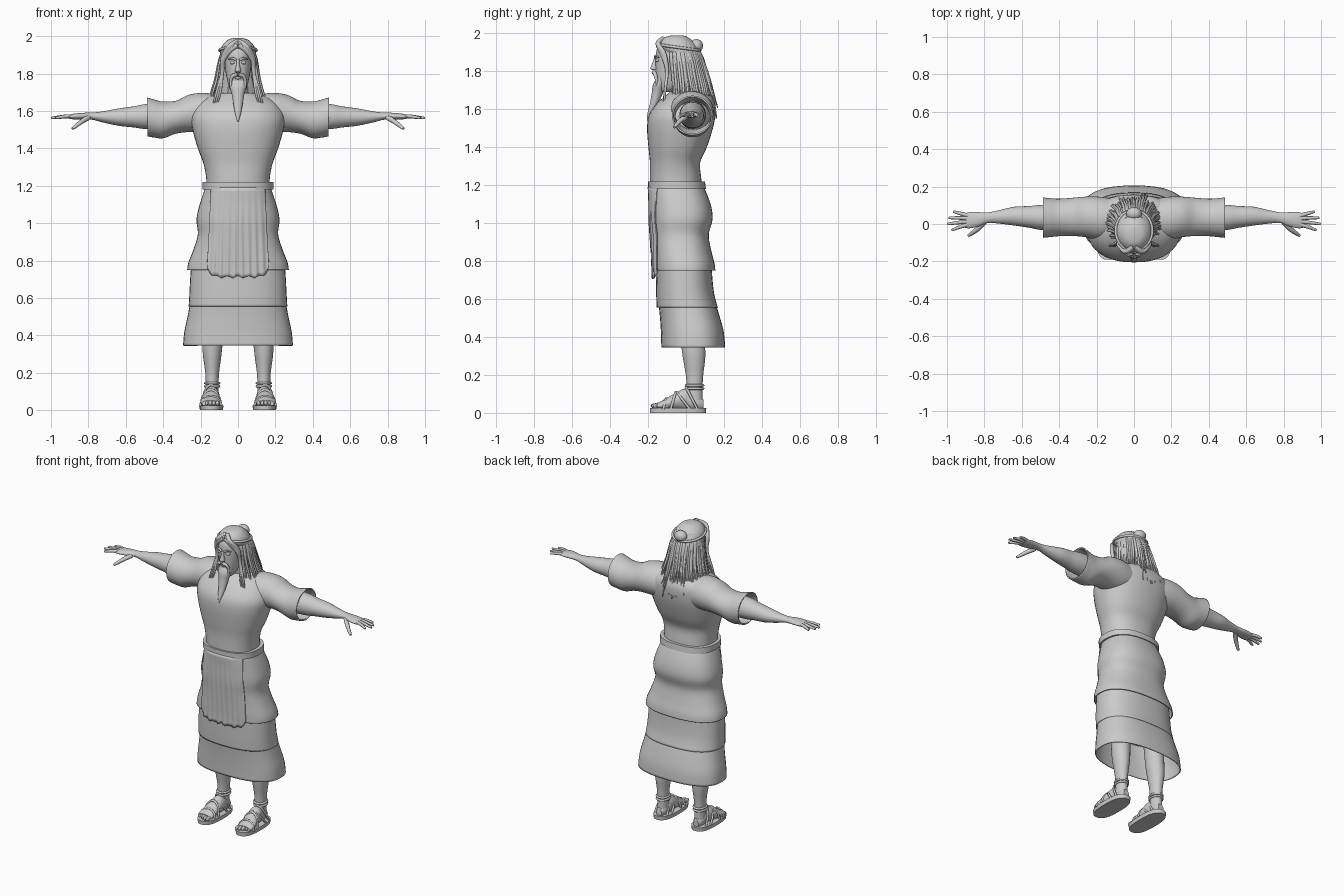
import bpy, bmesh, math, random
from mathutils import Vector

random.seed(4)
cube = bpy.data.objects.get("Cube")
if cube:
    bpy.data.objects.remove(cube, do_unlink=True)

grey = bpy.data.materials.new("plain_grey")
grey.use_nodes = True
COLOUR = (0.6, 0.6, 0.6, 1)
grey.diffuse_color = COLOUR
grey.node_tree.nodes["Principled BSDF"].inputs["Base Color"].default_value = COLOUR


def finish(obj, mirror=False, thick=0):
    """Material, smooth shading and optional thickness and mirror."""
    obj.data.materials.append(grey)
    bpy.ops.object.select_all(action='DESELECT')
    obj.select_set(True)
    bpy.context.view_layer.objects.active = obj
    bpy.ops.object.shade_smooth_by_angle(angle=math.radians(50))
    if thick:
        mod = obj.modifiers.new("cloth", 'SOLIDIFY')
        mod.thickness = thick
        mod.offset = -1
    if mirror:
        mod = obj.modifiers.new("mirror", 'MIRROR')
        mod.use_mirror_merge = False
    return obj


def mesh_object(name, bm, **kw):
    bmesh.ops.recalc_face_normals(bm, faces=bm.faces)
    mesh = bpy.data.meshes.new(name)
    bm.to_mesh(mesh)
    bm.free()
    obj = bpy.data.objects.new(name, mesh)
    bpy.context.collection.objects.link(obj)
    return finish(obj, **kw)


def smooth_rows(rows, steps):
    """Catmull-Rom interpolation of rows of numbers."""
    out = []
    for i in range(len(rows) - 1):
        a, b, c, d = (rows[max(0, min(len(rows) - 1, i + k))] for k in (-1, 0, 1, 2))
        for s in range(steps):
            t = s / steps
            out.append([q + t / 2 * (r - p + t * (2 * p - 5 * q + 4 * r - u + t * (3 * (q - r) + u - p)))
                        for p, q, r, u in zip(a, b, c, d)])
    return out + [list(rows[-1])]


def loft(name, rows, axis='z', power=2, caps=True, sides=40, steps=4, **kw):
    """Rows: position, two centre coordinates, two radii."""
    bm = bmesh.new()
    rings = []
    for pos, c1, c2, r1, r2 in smooth_rows(rows, steps):
        ring = []
        for k in range(sides):
            t = math.tau * k / sides
            u, v = math.cos(t), math.sin(t)
            u = c1 + r1 * math.copysign(abs(u) ** (2 / power), u)
            v = c2 + r2 * math.copysign(abs(v) ** (2 / power), v)
            ring.append(bm.verts.new({'z': (u, v, pos), 'x': (pos, u, v), 'y': (u, pos, v)}[axis]))
        rings.append(ring)
    for a, b in zip(rings, rings[1:]):
        for k in range(sides):
            j = (k + 1) % sides
            bm.faces.new((a[k], a[j], b[j], b[k]))
    if caps:
        bm.faces.new(rings[0])
        bm.faces.new(rings[-1])
    return mesh_object(name, bm, **kw)


def body(rows):
    """Rows of height, half width, front and back depth to loft rows."""
    return [(z, 0, (f + b) / 2, w, (b - f) / 2) for z, w, f, b in rows]


def strands(name, paths, radius, taper=0.25, cyclic=False, mirror=False):
    """Tapered tubes along smooth paths, joined in one object."""
    data = bpy.data.curves.new(name, 'CURVE')
    data.dimensions = '3D'
    data.bevel_depth = radius
    data.bevel_resolution = 2
    data.use_fill_caps = True
    for path in paths:
        pts = list(path) if cyclic else smooth_rows(path, 4)
        sp = data.splines.new('POLY')
        sp.points.add(len(pts) - 1)
        sp.use_cyclic_u = cyclic
        for i, p in enumerate(pts):
            sp.points[i].co = (*p, 1)
            sp.points[i].radius = 1 - (1 - taper) * (i / (len(pts) - 1)) ** 2
    obj = bpy.data.objects.new(name, data)
    bpy.context.collection.objects.link(obj)
    bpy.ops.object.select_all(action='DESELECT')
    obj.select_set(True)
    bpy.context.view_layer.objects.active = obj
    bpy.ops.object.convert(target='MESH')
    return finish(bpy.context.object, mirror=mirror)


def ball(name, centre, size, **kw):
    bm = bmesh.new()
    bmesh.ops.create_uvsphere(bm, u_segments=20, v_segments=12, radius=1)
    for v in bm.verts:
        v.co = Vector(c + s * x for c, s, x in zip(centre, size, v.co))
    return mesh_object(name, bm, **kw)


# Robe: torso, belt and three skirt tiers
loft("robe_torso", body([(1.18, .17, -.19, .085), (1.24, .17, -.19, .08), (1.32, .185, -.19, .075),
     (1.4, .215, -.198, .11), (1.5, .243, -.205, .142), (1.57, .25, -.195, .155), (1.63, .225, -.155, .155),
     (1.67, .175, -.11, .135), (1.695, .1, -.08, .1)]), power=2.3)
loft("belt", body([(1.18, .19, -.2, .105), (1.22, .19, -.2, .1)]), power=2.4, steps=1)
UPPER = body([(1.19, .175, -.19, .095), (1.1, .205, -.186, .13), (1.02, .222, -.184, .14),
              (.94, .215, -.178, .12), (.86, .238, -.172, .132), (.79, .265, -.168, .15), (.75, .272, -.166, .155)])
loft("upper_skirt", UPPER, power=2.4, caps=False, thick=.006)
loft("middle_skirt", body([(.78, .25, -.16, .135), (.7, .256, -.158, .14), (.62, .26, -.157, .15),
     (.555, .264, -.155, .168)]), power=2.4, caps=False, thick=.006)
loft("lower_skirt", body([(.58, .255, -.145, .155), (.5, .27, -.137, .18), (.42, .287, -.132, .2),
     (.345, .294, -.13, .206)]), power=2.5, caps=False, thick=.006)

# Apron follows the skirt front with pleats and a scalloped hem
bm = bmesh.new()
table = smooth_rows(UPPER, 4)
COLS, ROWS = 48, 24
grid = []
for r in range(ROWS + 1):
    line = []
    for c in range(COLS + 1):
        s = c / COLS * 2 - 1
        low = .705 + .012 * abs(math.cos(s * 9)) + .05 * abs(s) ** 8
        z = 1.19 + (low - 1.19) * r / ROWS
        _, _, cy, rx, ry = min(table, key=lambda q: abs(q[0] - z))
        x = s * (.145 + .02 * r / ROWS)
        pleat = .005 * (r / ROWS) * math.cos(s * 27)
        y = cy - ry * (1 - abs(x / rx) ** 2.4) ** (1 / 2.4) - .012 + pleat
        line.append(bm.verts.new((x, y, z)))
    grid.append(line)
for a, b in zip(grid, grid[1:]):
    for c in range(COLS):
        bm.faces.new((a[c], a[c + 1], b[c + 1], b[c]))
mesh_object("apron", bm, thick=.006)

# Sleeves, arms and hands
loft("sleeves", [(.08, .03, 1.585, .1, .1), (.18, .03, 1.59, .115, .106), (.26, .038, 1.587, .108, .1),
     (.33, .038, 1.567, .102, .088), (.4, .035, 1.552, .1, .098), (.45, .034, 1.56, .104, .102),
     (.485, .034, 1.568, .108, .104)], axis='x', caps=False, thick=.008, mirror=True)
loft("arms", [(.3, .035, 1.57, .07, .075), (.48, .035, 1.57, .068, .068), (.56, .038, 1.568, .058, .056),
     (.64, .042, 1.567, .05, .046), (.72, .038, 1.568, .036, .03), (.78, .034, 1.572, .028, .019),
     (.83, .025, 1.572, .038, .018), (.88, .02, 1.57, .043, .015), (.905, .018, 1.568, .038, .009)],
     axis='x', mirror=True)
fingers = [[(.87, .02 + o * .6, 1.57), (.92, .02 + o, 1.571), (tip, .015 + o * 1.5, 1.562)]
           for o, tip in ((.034, .965), (.012, .99), (-.01, .998), (-.032, .975))]
strands("fingers", fingers, .0115, .55, mirror=True)
strands("thumbs", [[(.8, .01, 1.565), (.84, -.03, 1.54), (.885, -.062, 1.505)]], .015, .5, mirror=True)

# Legs, feet and sandals
loft("legs", [(.7, .13, .02, .07, .07), (.4, .135, .035, .056, .063), (.3, .138, .042, .05, .06),
     (.2, .138, .045, .037, .046), (.13, .138, .045, .034, .042), (.06, .138, .045, .034, .042)], mirror=True)
loft("feet", [(.092, .138, .045, .02, .025), (.06, .138, .055, .034, .04), (0, .139, .072, .04, .056),
     (-.06, .144, .06, .047, .042), (-.12, .148, .042, .052, .026), (-.15, .148, .036, .046, .017)],
     axis='y', mirror=True)
for i in range(5):
    ball("toe", (.11 + i * .019, -.162 + i * i * .003, .037), (.0105, .024, .014), mirror=True)
loft("sandal_soles", [(0, .142, -.042, .062, .147), (.026, .142, -.042, .064, .149)],
     power=2.6, steps=1, mirror=True)


def arch(y0, y1, w, h):
    return [(.145 + w * math.cos(t), y0 + (y1 - y0) * math.sin(t), .02 + h * math.sin(t))
            for t in [math.pi * k / 8 for k in range(9)]]


strands("sandal_straps", [arch(-.12, -.105, .056, .055), arch(-.08, -.055, .053, .088),
        arch(.02, -.05, .05, .09), arch(.06, .0, .044, .115)], .007, 1, mirror=True)
strands("ankle_straps", [[(.138 + .037 * math.cos(t), .045 + .045 * math.sin(t), z)
        for t in [math.tau * k / 24 for k in range(24)]] for z in (.128, .145)], .007, 1, cyclic=True, mirror=True)

# Head and face
loft("neck", [(1.62, 0, .0, .065, .065), (1.78, 0, -.04, .05, .05)])
loft("head", body([(1.69, .02, -.14, -.08), (1.71, .04, -.152, -.05), (1.75, .054, -.158, -.02),
     (1.81, .066, -.16, .02), (1.87, .071, -.16, .04), (1.93, .068, -.148, .04), (1.965, .035, -.1, .0)]), power=2.2)
loft("nose", [(1.875, 0, -.158, .007, .008), (1.84, 0, -.165, .01, .014), (1.815, 0, -.168, .017, .019),
     (1.806, 0, -.162, .012, .01)], sides=16)
ball("eyes", (.029, -.15, 1.858), (.015, .012, .009), mirror=True)
strands("brows", [[(.01, -.162, 1.872), (.03, -.16, 1.882), (.052, -.143, 1.874)]], .007, .4, mirror=True)
ball("lips", (0, -.158, 1.776), (.02, .01, .007))
strands("moustache", [[(.003, -.17, 1.795), (.03, -.163, 1.785), (.04, -.155, 1.75), (.03, -.16, 1.715)]],
        .011, .4, mirror=True)
loft("beard", [(1.765, 0, -.135, .046, .02), (1.73, 0, -.142, .046, .032), (1.69, 0, -.15, .034, .03),
     (1.63, 0, -.168, .024, .022), (1.58, 0, -.188, .014, .015), (1.54, 0, -.202, .003, .004)], sides=20)

# Hair: cap, swept fringe, band, bun and hanging locks
loft("hair_cap", body([(1.99, .02, -.07, -.02), (1.98, .055, -.11, .01), (1.95, .084, -.14, .045),
     (1.915, .095, -.135, .07), (1.87, .096, -.085, .088), (1.8, .1, -.07, .1), (1.73, .108, -.055, .115),
     (1.67, .115, -.04, .125)]))
fringe = [[(.004, -.12 - .012 * i, 1.972 - .01 * i), (.045, -.148 + .004 * i, 1.945 - .012 * i),
           (.08, -.115, 1.89 - .012 * i), (.085, -.1, 1.8), (.095 + .01 * i, -.11, 1.7),
           (.11 + .015 * i, -.12, 1.64 - .02 * i)] for i in range(3)]
strands("fringe_locks", fringe, .014, .2, mirror=True)
strands("head_band", [[(.098 * math.cos(t), -.035 + .108 * math.sin(t), 1.925 - .015 * math.sin(t))
        for t in [math.tau * k / 40 for k in range(40)]]], .008, 1, cyclic=True)
ball("hair_bun", (.0, .055, 1.935), (.042, .035, .035))
locks = []
for i in range(64):
    a = math.radians(-38 + 256 * i / 63 + random.uniform(-3, 3))
    c, s = math.cos(a), math.sin(a)
    out = random.uniform(.93, 1.08)
    locks.append([(.07 * c, -.03 + .07 * s, 1.945), (.098 * c, -.015 + .1 * s, 1.87),
                  (.112 * c * out, .0 + .115 * s * out, 1.77), (.135 * c * out, .01 + .128 * s * out, 1.69),
                  (.162 * c * out, .012 + .15 * s * out, random.uniform(1.55, 1.64))])
strands("hair_locks", locks, .0095, .25)
